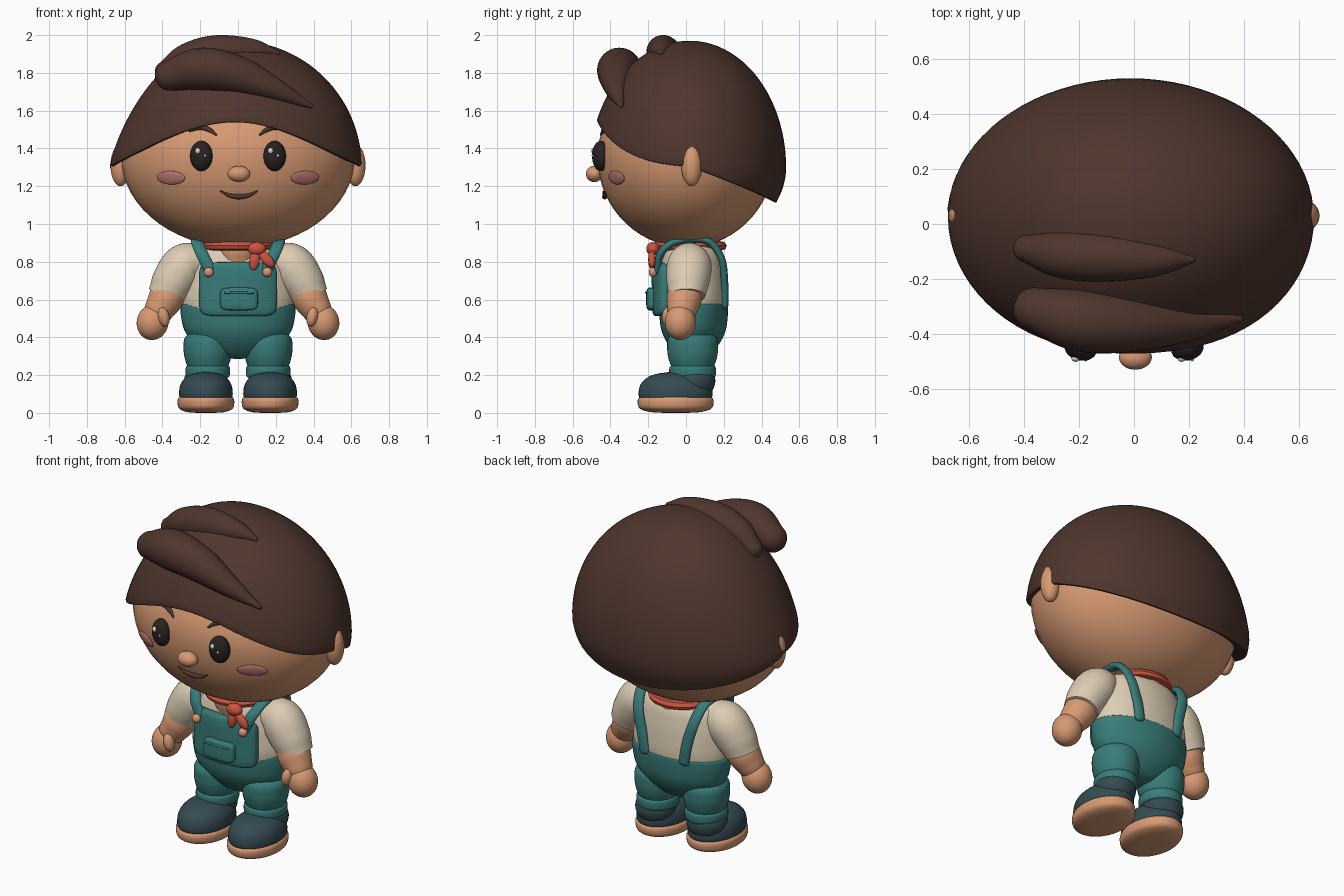
import bpy, bmesh, math
from mathutils import Vector, Euler

cube = bpy.data.objects.get("Cube")
if cube:
    bpy.data.objects.remove(cube, do_unlink=True)


def material(name, rgb):
    m = bpy.data.materials.new(name)
    m.use_nodes = True
    m.diffuse_color = (*rgb, 1)
    m.node_tree.nodes["Principled BSDF"].inputs["Base Color"].default_value = (*rgb, 1)
    return m


HAIR = material("dark brown hair", (.078, .037, .027))
SKIN = material("warm skin", (.68, .32, .17))
BLACK = material("eye black", (.022, .016, .016))
GLINT = material("eye glint", (.75, .7, .62))
BLUSH = material("cheek pink", (.47, .18, .16))
RED = material("scarf red", (.6, .09, .055))
CREAM = material("shirt cream", (.72, .61, .46))
TEAL = material("overall teal", (.04, .2, .19))
NAVY = material("shoe slate blue", (.035, .07, .085))

SEG = 40
TURN = [2 * math.pi * i / SEG for i in range(SEG)]
parts = []


def loft(name, rings, mat):
    """Skin a stack of equal rings and cap both ends."""
    bm = bmesh.new()
    rows = [[bm.verts.new(p) for p in ring] for ring in rings]
    for a, b in zip(rows, rows[1:]):
        n = len(a)
        for i in range(n):
            bm.faces.new((a[i], a[(i + 1) % n], b[(i + 1) % n], b[i]))
    bm.faces.new(rows[0])
    bm.faces.new(rows[-1])
    bmesh.ops.recalc_face_normals(bm, faces=bm.faces)
    me = bpy.data.meshes.new(name)
    bm.to_mesh(me)
    bm.free()
    me.materials.append(mat)
    ob = bpy.data.objects.new(name, me)
    bpy.context.collection.objects.link(ob)
    parts.append(ob)
    return ob


def smooth(pts, n=6):
    """Catmull-Rom samples through points of any dimension."""
    p = [Vector(q) for q in pts]
    p = [p[0] * 2 - p[1]] + p + [p[-1] * 2 - p[-2]]
    out = []
    for a, b, c, d in zip(p, p[1:], p[2:], p[3:]):
        for k in range(n):
            t = k / n
            out.append((b * 2 + (c - a) * t + (a * 2 - b * 5 + c * 4 - d) * t * t
                        + (b * 3 - a - c * 3 + d) * t ** 3) / 2)
    return out + [p[-2]]


def lathe(name, x, y, profile, depth, mat):
    """Elliptical turned form from (radius, height) points."""
    rings = [[(x + max(q[0], .002) * math.cos(a), y + max(q[0], .002) * depth * math.sin(a), q[1])
              for a in TURN] for q in smooth(profile)]
    return loft(name, rings, mat)


def power(v, e):
    return math.copysign(abs(v) ** e, v)


def blob(name, loc, size, mat, rot=None, e=1, d=1, bend=0):
    """Ellipsoid, squarer in outline (e) or depth (d) for padded panels."""
    rot = rot or Euler((0, 0, 0)).to_quaternion()
    rings = []
    for j in range(21):
        f = math.radians(-89 + 178 * j / 20)
        ring = []
        for a in TURN:
            r = power(math.cos(f), d)
            v = Vector((size[0] * r * power(math.cos(a), e), size[1] * power(math.sin(f), d),
                        size[2] * r * power(math.sin(a), e)))
            v.y += bend * v.x ** 2
            ring.append(rot @ v + Vector(loc))
        rings.append(ring)
    return loft(name, rings, mat)


def tube(name, pts, mat, ref=(0, 1, 0), flat=1, n=8):
    """Round-ended sweep along (x, y, z, radius) points."""
    s = [(q.xyz, max(q[3], .002)) for q in smooth(pts, n)]
    t0, t1 = (s[1][0] - s[0][0]).normalized(), (s[-1][0] - s[-2][0]).normalized()
    angles = [math.radians(k) for k in (8, 30, 50, 70)]
    head = [(s[0][0] - t0 * s[0][1] * math.cos(a) * flat, s[0][1] * math.sin(a)) for a in angles]
    tail = [(s[-1][0] + t1 * s[-1][1] * math.cos(a) * flat, s[-1][1] * math.sin(a)) for a in reversed(angles)]
    s = head + s + tail
    rings = []
    for i, (p, r) in enumerate(s):
        t = (s[min(i + 1, len(s) - 1)][0] - s[max(i - 1, 0)][0]).normalized()
        side = Vector(ref)
        side = (side - t * side.dot(t)).normalized()
        up = t.cross(side)
        rings.append([p + side * r * math.cos(a) + up * r * flat * math.sin(a) for a in TURN])
    return loft(name, rings, mat)


# Head
HX, HY, HZ, UP, DOWN = .62, .47, 1.36, .40, .485
rings = []
for j in range(31):
    f = math.radians(-89 + 178 * j / 30)
    h = math.sin(f) * (UP if f > 0 else DOWN)
    rings.append([(HX * math.cos(f) * math.cos(a), HY * math.cos(f) * math.sin(a), HZ + h) for a in TURN])
loft("head", rings, SKIN)


def on_face(x, z, out=0):
    """Point and outward rotation on the front of the head."""
    h = UP if z > HZ else DOWN
    y = -HY * math.sqrt(1 - (x / HX) ** 2 - ((z - HZ) / h) ** 2)
    nrm = Vector((x / HX ** 2, y / HY ** 2, (z - HZ) / h ** 2)).normalized()
    return Vector((x, y, z)) + nrm * out, nrm.to_track_quat('Y', 'Z')


# Hair cap with a raised fringe, folded rim and flatter right side
def hair_ring(t, scale=1, lift=0):
    ring = []
    for a in (2 * math.pi * i / 80 for i in range(80)):
        c, s = math.cos(a), math.sin(a)
        rim = 1.315 - .19 * s if s > 0 else 1.315 - .04 * s + .195 * abs(s) ** (3 if c > 0 else 2.5)
        u = (rim - 1.3) / (.67 if rim > 1.3 else .42)
        f0 = math.asin(u)
        f = f0 + t * (math.radians(89.5) - f0)
        x = .6675 * math.cos(f) * c
        if c < 0 < f:
            x *= 1 + .1 * math.sin(2 * f) * c
        y = (.51 if s > 0 else .53) * math.cos(f) * s
        z = 1.3 + math.sin(f) * (.67 if f > 0 else .42)
        ring.append((x * scale - .0125, y * scale + .02, z + lift))
    return ring


fold = [hair_ring(0, .78, .06), hair_ring(0, .93, .005), hair_ring(0, .975, -.012), hair_ring(0, .993, -.01)]
loft("hair_cap", fold + [hair_ring(j / 28) for j in range(29)], HAIR)
tube("front_hair_lock", [(-.36, -.31, 1.785, .08), (-.2, -.35, 1.82, .113), (0, -.365, 1.79, .1),
                         (.2, -.365, 1.71, .06), (.385, -.345, 1.625, .012)], HAIR)
tube("top_hair_lock", [(-.39, -.09, 1.81, .05), (-.27, -.11, 1.87, .085), (-.11, -.12, 1.91, .09),
                       (.08, -.13, 1.92, .06), (.21, -.13, 1.905, .012)], HAIR)

# Face
blob("nose", (.005, -.485, 1.265), (.06, .045, .043), SKIN)
for s, side in ((1, "left"), (-1, "right")):
    blob(side + "_ear", (s * .622, .03, 1.31), (.053, .055, .11), SKIN)
    x = s * .193
    p, q = on_face(x, 1.36, .005)
    blob(side + "_eye", p, (.06, .045, .08), BLACK, q)
    blob(side + "_eye_glint", (x - .02, p.y - .038, 1.387), (.014, .012, .016), GLINT)
    blob(side + "_small_eye_glint", (x + .018, p.y - .041, 1.362), (.007, .007, .008), GLINT)
    p, q = on_face(s * .355, 1.245)
    blob(side + "_cheek", p, (.085, .012, .037), BLUSH, q)
    brow = [(.115, 1.47, .005), (.15, 1.495, .012), (.195, 1.508, .013), (.255, 1.488, .004)]
    tube(side + "_eyebrow", [(*on_face(s * bx, bz, .008)[0], r) for bx, bz, r in brow], HAIR)
smile = [(-.09, 1.176, .004), (-.045, 1.155, .01), (.005, 1.148, .014), (.055, 1.155, .01), (.1, 1.176, .004)]
tube("mouth", [(*on_face(mx, mz, .008)[0], r) for mx, mz, r in smile], HAIR)

# Torso and clothing
lathe("neck", 0, .02, [(.12, .8), (.13, .86), (.12, .95)], 1.3, SKIN)
lathe("shirt", 0, .035, [(.28, .5), (.298, .58), (.295, .66), (.275, .77), (.235, .86), (.13, .91)], .62, CREAM)
lathe("trouser_seat", 0, .04, [(.01, .285), (.12, .3), (.22, .36), (.28, .43), (.3, .5), (.305, .56),
                               (.298, .575), (.27, .575)], .6, TEAL)
blob("bib", (0, -.15, .655), (.207, .032, .143), TEAL, e=.3, d=.45, bend=.9)
blob("bib_pocket", (.005, -.185, .603), (.1, .026, .06), TEAL, e=.4, d=.5, bend=.5)
tube("pocket_seam", [(-.07, -.206, .635, .005), (.005, -.21, .637, .006), (.08, -.206, .635, .005)], TEAL)

# Neckerchief
ring = [(.175 * math.cos(a), .02 + .175 * math.sin(a)) for a in TURN]
rings = [[(x * k, .02 + (y - .02) * k, z) for x, y in ring]
         for k, z in ((.8, .87), (.95, .86), (1.08, .867), (1.12, .885), (1.05, .905), (.8, .91))]
loft("scarf_band", rings, RED)
blob("scarf_knot", (.1, -.175, .868), (.048, .035, .036), RED)
for x, z, tilt in ((.088, .81, .15), (.15, .815, -.75)):
    blob("scarf_tail", (x, -.18, z), (.028, .02, .055), RED, Euler((0, tilt, 0)).to_quaternion())

# Paired limbs and fittings
for s, side in ((1, "left"), (-1, "right")):
    tube(side + "_strap", [(s * x, y, z, .032) for x, y, z in (
        (.15, -.15, .76), (.19, -.135, .84), (.215, -.07, .9), (.215, .04, .92),
        (.205, .13, .9), (.185, .19, .81), (.15, .205, .68), (.13, .205, .57))],
        TEAL, ref=(1, 0, 0), flat=.6)
    blob(side + "_button", (s * .155, -.175, .745), (.026, .022, .026), SKIN)
    arm = [(.2, .02, .81, .09), (.28, .018, .78, .118), (.34, .01, .7, .114), (.375, .005, .635, .1)]
    sleeve = tube(side + "_sleeve", [(s * x, y, z, r) for x, y, z, r in arm], CREAM)
    # Trim the sleeve end flat at the hem
    bm = bmesh.new()
    bm.from_mesh(sleeve.data)
    cut = bmesh.ops.bisect_plane(bm, geom=bm.verts[:] + bm.edges[:] + bm.faces[:], clear_outer=True,
                                 plane_co=(s * .375, 0, .615), plane_no=(s * .4, 0, -.92))
    bmesh.ops.holes_fill(bm, edges=[e for e in cut["geom_cut"] if isinstance(e, bmesh.types.BMEdge)])
    bm.to_mesh(sleeve.data)
    bm.free()
    tube(side + "_forearm", [(s * .355, 0, .66, .09), (s * .385, -.01, .6, .092), (s * .415, -.02, .55, .08)], SKIN)
    blob(side + "_hand", (s * .452, -.03, .48), (.084, .082, .095), SKIN,
         Euler((0, s * -.2, 0)).to_quaternion())
    blob(side + "_thumb", (s * .393, -.095, .508), (.03, .032, .052), SKIN,
         Euler((0, s * .2, 0)).to_quaternion())
    lx = s * .16
    lathe(side + "_leg", lx, .035, [(.08, .2), (.105, .24), (.122, .29), (.128, .34), (.12, .4), (.06, .45)],
          1.05, TEAL)
    lathe(side + "_cuff", lx, .035, [(.09, .185), (.112, .19), (.118, .215), (.114, .245), (.09, .252)], 1.05, TEAL)
    sx = s * .17
    lathe(side + "_shoe", sx, -.055, [(.11, .06), (.136, .075), (.142, .11), (.13, .16), (.09, .2), (.02, .218)],
          1.38, NAVY)
    lathe(side + "_shoe_collar", sx, .04, [(.09, .1), (.11, .14), (.115, .175), (.105, .205), (.08, .21)], 1, NAVY)
    lathe(side + "_sole", sx, -.055, [(.01, 0), (.09, .003), (.138, .02), (.15, .05), (.144, .08), (.11, .09)],
          1.34, SKIN)

# Smooth shading with sharp hems kept
bpy.ops.object.select_all(action='DESELECT')
for ob in parts:
    ob.select_set(True)
bpy.context.view_layer.objects.active = parts[0]
bpy.ops.object.shade_smooth_by_angle(angle=math.radians(50))
